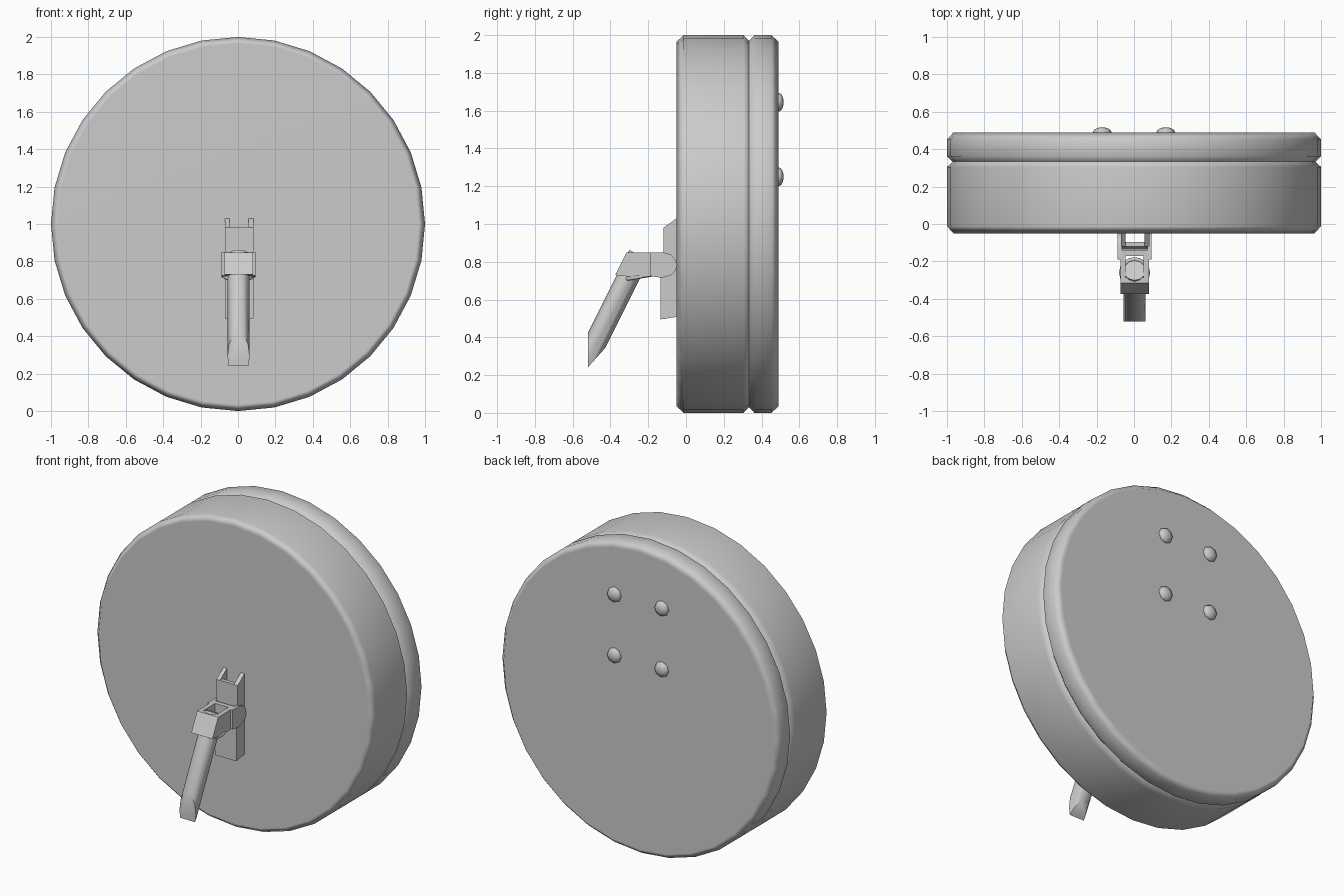
import bpy, bmesh, math
from mathutils import Vector, Matrix

if "Cube" in bpy.data.objects:
    bpy.data.objects.remove(bpy.data.objects["Cube"])


def finish(name, bm, angle=None):
    bmesh.ops.recalc_face_normals(bm, faces=bm.faces)
    me = bpy.data.meshes.new(name)
    bm.to_mesh(me)
    bm.free()
    ob = bpy.data.objects.new(name, me)
    bpy.context.collection.objects.link(ob)
    if angle:
        bpy.ops.object.select_all(action='DESELECT')
        ob.select_set(True)
        bpy.context.view_layer.objects.active = ob
        bpy.ops.object.shade_smooth_by_angle(angle=math.radians(angle))
    return ob


def plate(name, x0, x1, pts, angle=None):
    """Extrude a (y, z) outline from x0 to x1."""
    bm = bmesh.new()
    f = bm.faces.new([bm.verts.new((x0, y, z)) for y, z in pts])
    r = bmesh.ops.extrude_face_region(bm, geom=[f])
    vs = [v for v in r['geom'] if isinstance(v, bmesh.types.BMVert)]
    bmesh.ops.translate(bm, vec=(x1 - x0, 0, 0), verts=vs)
    return finish(name, bm, angle)


# Round drum with chamfered rims and a groove, lathed from (radius, y)
profile = [(0.965, -0.05), (1, -0.012), (1, 0.305), (0.97, 0.333),
           (1, 0.362), (1, 0.452), (0.965, 0.49)]
N = 32
bm = bmesh.new()
rings = [[bm.verts.new((r * math.sin(2 * math.pi * i / N), y,
                        1 + r * math.cos(2 * math.pi * i / N)))
          for i in range(N)] for r, y in profile]
for a, b in zip(rings, rings[1:]):
    for i in range(N):
        j = (i + 1) % N
        bm.faces.new((a[i], a[j], b[j], b[i]))
bm.faces.new(rings[0])
bm.faces.new(rings[-1])
drum = finish("round_body", bm, 50)
wn = drum.modifiers.new("weighted", 'WEIGHTED_NORMAL')
wn.keep_sharp = True

# Four domed bolts on the back
for x in (-0.17, 0.17):
    for z in (1.25, 1.645):
        bm = bmesh.new()
        bmesh.ops.create_uvsphere(bm, u_segments=8, v_segments=6, radius=0.05)
        bmesh.ops.rotate(bm, verts=bm.verts, matrix=Matrix.Rotation(math.pi / 2, 3, 'X'))
        bmesh.ops.scale(bm, vec=(1, 0.55, 1), verts=bm.verts)
        bmesh.ops.translate(bm, vec=(x, 0.49, z), verts=bm.verts)
        finish("back_bolt", bm, 60)

# Open channel bracket on the front face
side = [(-0.05, 1.03), (-0.12, 0.98), (-0.12, 0.83), (-0.135, 0.72),
        (-0.135, 0.495), (-0.05, 0.508)]
plate("bracket_side_left", -0.07, -0.045, side)
plate("bracket_side_right", 0.055, 0.082, side)
plate("bracket_front", -0.05, 0.06,
      [(-0.12, 0.98), (-0.12, 0.83), (-0.135, 0.72), (-0.135, 0.495),
       (-0.11, 0.498), (-0.11, 0.72), (-0.095, 0.83), (-0.095, 0.98)])

# Pivot lugs and handle socket, left and right
lug = [(-0.19, 0.85), (-0.12, 0.85), (-0.08, 0.838), (-0.055, 0.81), (-0.048, 0.782),
       (-0.055, 0.752), (-0.08, 0.728), (-0.13, 0.715), (-0.19, 0.725)]
socket = [(-0.315, 0.848), (-0.17, 0.85), (-0.175, 0.725), (-0.25, 0.715), (-0.375, 0.73)]
for name, s in (("left", -1), ("right", 1)):
    plate("pivot_lug_" + name, 0.003 + s * 0.068, 0.003 + s * 0.09, lug, 35)
    plate("socket_side_" + name, 0.003 + s * 0.048, 0.003 + s * 0.076, socket)

# Cross walls closing the socket
plate("socket_back_bar", -0.085, 0.091,
      [(-0.17, 0.85), (-0.14, 0.85), (-0.14, 0.72), (-0.17, 0.72)])
plate("socket_front_wall", -0.07, 0.076,
      [(-0.315, 0.848), (-0.285, 0.848), (-0.34, 0.73), (-0.375, 0.73)])

# Slanted round handle, its lower end cut to a chisel tip
top, end = Vector((0.003, -0.248, 0.835)), Vector((0.003, -0.60, 0.13))
bm = bmesh.new()
bmesh.ops.create_cone(bm, cap_ends=True, segments=12, radius1=0.059, radius2=0.059,
                      depth=(end - top).length)
rot = (top - end).to_track_quat('Z', 'Y').to_matrix().to_4x4()
bmesh.ops.transform(bm, verts=bm.verts, matrix=Matrix.Translation((top + end) / 2) @ rot)
for co, no in (((0, -0.52, 0.3), (0, -1, 0)), ((0, -0.52, 0.24), (0, 0.09, -0.08))):
    geom = bm.verts[:] + bm.edges[:] + bm.faces[:]
    cut = bmesh.ops.bisect_plane(bm, geom=geom, plane_co=co, plane_no=no, clear_outer=True)
    edges = [e for e in cut['geom_cut'] if isinstance(e, bmesh.types.BMEdge)]
    bmesh.ops.holes_fill(bm, edges=edges)
finish("handle", bm, 35)

# Thin retaining ring below the socket
cu = bpy.data.curves.new("retaining_ring", 'CURVE')
cu.dimensions = '3D'
cu.bevel_depth = 0.011
cu.bevel_resolution = 1
sp = cu.splines.new('POLY')
sp.points.add(15)
for i, p in enumerate(sp.points):
    a = 2 * math.pi * i / 16
    p.co = (0.003 + 0.072 * math.cos(a), -0.26 + 0.072 * math.sin(a),
            0.718 + 0.012 * math.sin(a), 1)
sp.use_cyclic_u = True
bpy.context.collection.objects.link(bpy.data.objects.new("retaining_ring", cu))
